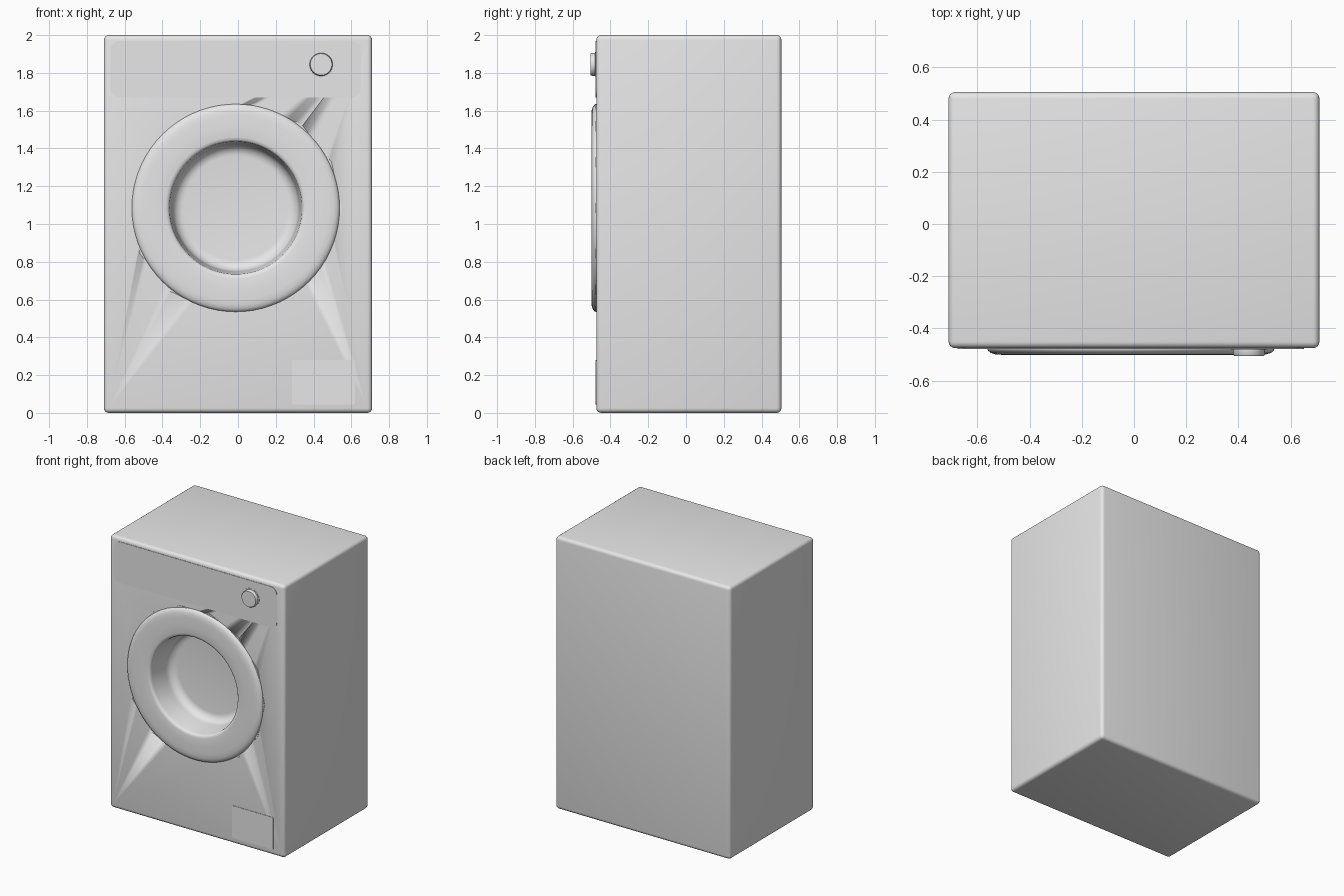
import bpy, bmesh, math
from mathutils import Matrix, Vector

cube = bpy.data.objects.get("Cube")
if cube:
    bpy.data.objects.remove(cube, do_unlink=True)

FRONT = -0.475                      # plane of the cabinet front
DOOR = Vector((-0.012, FRONT, 1.085))

grey = bpy.data.materials.new("light grey")
grey.use_nodes = True
grey.diffuse_color = (0.8, 0.8, 0.8, 1)
grey.node_tree.nodes["Principled BSDF"].inputs["Base Color"].default_value = (0.8, 0.8, 0.8, 1)


def finish(name, bm):
    """Turn a bmesh into a smooth shaded object with sharp edges kept."""
    bmesh.ops.recalc_face_normals(bm, faces=bm.faces)
    mesh = bpy.data.meshes.new(name)
    bm.to_mesh(mesh)
    bm.free()
    mesh.materials.append(grey)
    ob = bpy.data.objects.new(name, mesh)
    bpy.context.collection.objects.link(ob)
    activate(ob)
    bpy.ops.object.shade_smooth_by_angle(angle=math.radians(35))
    return ob


def activate(ob):
    bpy.ops.object.select_all(action='DESELECT')
    ob.select_set(True)
    bpy.context.view_layer.objects.active = ob


def box(name, lo, hi, bevel, segments):
    bm = bmesh.new()
    lo, hi = Vector(lo), Vector(hi)
    bmesh.ops.create_cube(bm, size=1, matrix=Matrix.Translation((lo + hi) / 2)
                          @ Matrix.Diagonal((*(hi - lo), 1)))
    bmesh.ops.bevel(bm, geom=bm.edges[:], offset=bevel, segments=segments,
                    profile=0.5, affect='EDGES')
    return finish(name, bm)


def lathe(name, centre, profile, steps=64):
    """Revolve (radius, distance forward) points about the y axis."""
    bm = bmesh.new()
    verts = [bm.verts.new((r, -d, 0)) for r, d in profile]
    edges = [bm.edges.new(pair) for pair in zip(verts, verts[1:])]
    bmesh.ops.spin(bm, geom=verts + edges, cent=(0, 0, 0), axis=(0, 1, 0),
                   angle=math.tau, steps=steps, use_merge=True)
    bmesh.ops.remove_doubles(bm, verts=bm.verts[:], dist=1e-5)
    bmesh.ops.translate(bm, verts=bm.verts[:], vec=centre)
    return finish(name, bm)


def plate(name, outline, thick):
    """Thin plate on the cabinet front from an (x, z) outline."""
    bm = bmesh.new()
    back = [bm.verts.new((x, FRONT + 0.002, z)) for x, z in outline]
    face = bm.faces.new(back)
    ext = bmesh.ops.extrude_face_region(bm, geom=[face], use_keep_orig=True)
    new = [v for v in ext["geom"] if isinstance(v, bmesh.types.BMVert)]
    bmesh.ops.translate(bm, verts=new, vec=(0, -thick - 0.002, 0))
    return finish(name, bm)


def rounded(x0, x1, z0, z1, r, steps=5):
    pts = []
    corners = [(x1 - r, z1 - r), (x0 + r, z1 - r), (x0 + r, z0 + r), (x1 - r, z0 + r)]
    for k, (cx, cz) in enumerate(corners):
        for i in range(steps + 1):
            a = math.pi / 2 * (k + i / steps)
            pts.append((cx + r * math.cos(a), cz + r * math.sin(a)))
    return pts


# Cabinet with a round opening behind the door
cabinet = box("cabinet", (-0.71, FRONT, 0), (0.71, 0.505, 2), 0.025, 4)
cutter = lathe("opening_cutter", DOOR,
               [(0, 0.1), (0.48, 0.1), (0.48, -0.30), (0, -0.30)])
cutter.hide_render = True
cut = cabinet.modifiers.new("opening", 'BOOLEAN')
cut.operation, cut.object, cut.solver = 'DIFFERENCE', cutter, 'EXACT'
activate(cabinet)
bpy.ops.object.modifier_apply(modifier=cut.name)
bpy.data.objects.remove(cutter, do_unlink=True)

# Door: rounded ring, sloping wall and dished window in one profile
profile = [(0.55, -0.003), (0.55, 0.004), (0.545, 0.012), (0.535, 0.019),
           (0.518, 0.024), (0.49, 0.026), (0.43, 0.026), (0.375, 0.025),
           (0.361, 0.022), (0.354, 0.015), (0.351, 0.004), (0.336, -0.13)]
for i in range(1, 8):               # fillet between wall and window
    a = math.pi / 2 * i / 7
    profile.append((0.276 + 0.06 * math.cos(a), -0.13 - 0.06 * math.sin(a)))
profile.append((0, -0.194))
lathe("door", DOOR, profile, 72)

# Faceted seat around the door
lathe("door_seat", DOOR, [(0.50, 0.003), (0.562, 0.003), (0.562, -0.002)], 14)

# Control panel, filter flap and dial
plate("control_panel", rounded(-0.675, 0.65, 1.67, 1.97, 0.05), 0.003)
plate("filter_flap", rounded(0.285, 0.62, 0.045, 0.28, 0.008, 2), 0.003)
lathe("dial", Vector((0.44, FRONT, 1.845)),
      [(0.068, -0.002), (0.068, 0.005), (0.061, 0.006), (0.060, 0.026),
       (0.057, 0.030), (0, 0.030)], 40)
